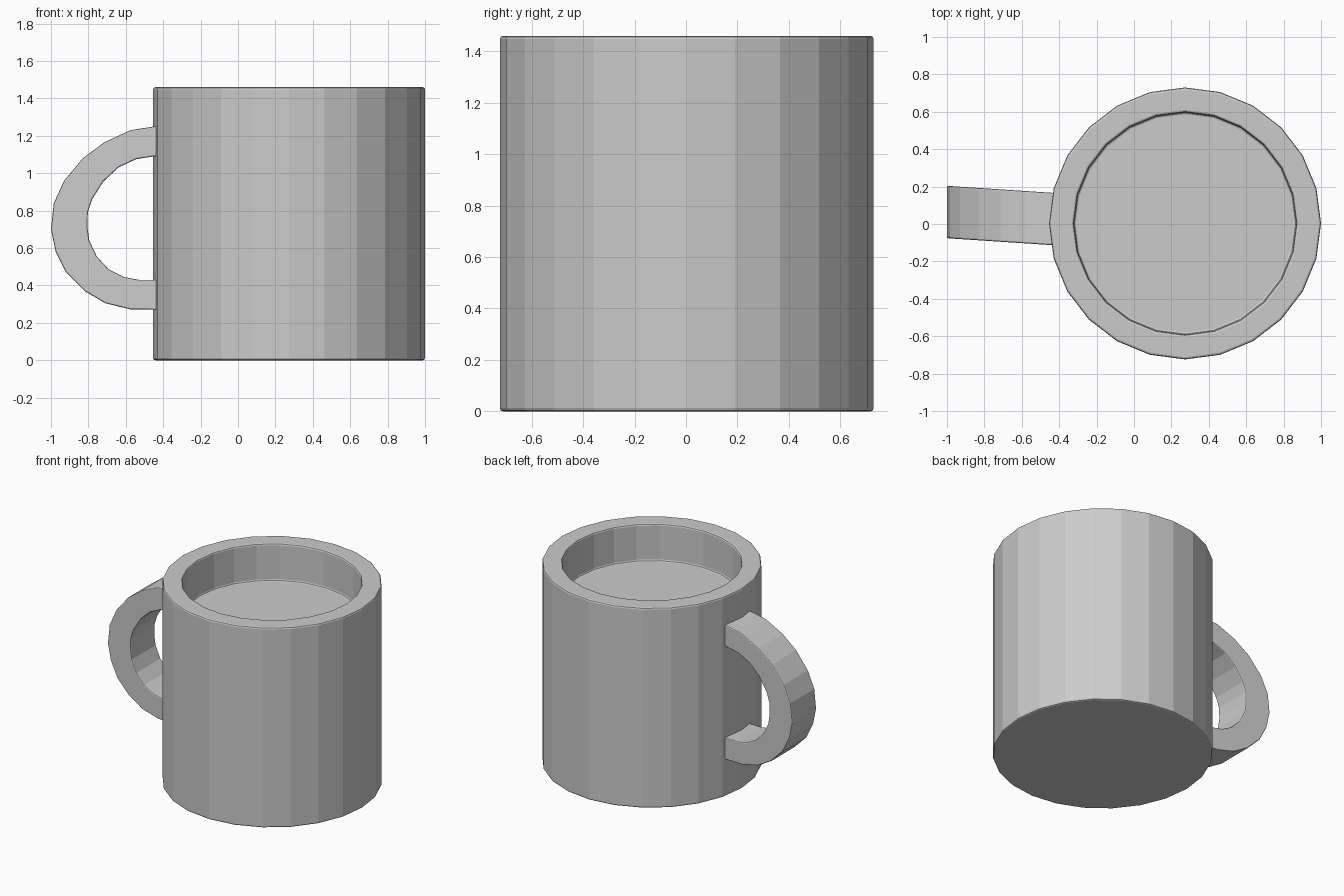
import bpy, bmesh, math

cube = bpy.data.objects.get("Cube")
if cube:
    bpy.data.objects.remove(cube, do_unlink=True)

GREY = (0.6, 0.6, 0.6, 1)
ceramic = bpy.data.materials.new("grey_ceramic")
ceramic.use_nodes = True
ceramic.diffuse_color = GREY
ceramic.node_tree.nodes["Principled BSDF"].inputs["Base Color"].default_value = GREY


def finish(name, bm, bevel):
    """Turn a bmesh into a flat-shaded object with narrow rounded edges."""
    bmesh.ops.recalc_face_normals(bm, faces=bm.faces)
    mesh = bpy.data.meshes.new(name)
    bm.to_mesh(mesh)
    bm.free()
    mesh.materials.append(ceramic)
    obj = bpy.data.objects.new(name, mesh)
    bpy.context.collection.objects.link(obj)
    mod = obj.modifiers.new("soft_edges", 'BEVEL')
    mod.width, mod.segments = bevel, 2
    mod.limit_method, mod.angle_limit = 'ANGLE', math.radians(40)
    return obj


# Cup body: a 24-sided lathe of outer wall, rim and inner wall
SIDES = 24
profile = [(0.727, 0), (0.727, 1.46), (0.595, 1.46), (0.595, 1.19)]
bm = bmesh.new()
rings = []
for radius, z in profile:
    angles = [math.tau * i / SIDES for i in range(SIDES)]
    rings.append([bm.verts.new((radius * math.cos(a), radius * math.sin(a), z))
                  for a in angles])
for low, high in zip(rings, rings[1:]):
    for i in range(SIDES):
        j = (i + 1) % SIDES
        bm.faces.new((low[i], low[j], high[j], high[i]))
bm.faces.new(rings[0])
bm.faces.new(rings[-1])
cup = finish("cup_body", bm, 0.012)
cup.location = (0.273, 0.003, 0)

# Handle: a D-shaped band, slightly turned about the vertical
outer = [(-0.40, 1.25), (-0.45, 1.25), (-0.575, 1.23), (-0.715, 1.165),
         (-0.83, 1.08), (-0.93, 0.96), (-0.985, 0.84), (-1.0, 0.70),
         (-0.975, 0.58), (-0.92, 0.47), (-0.82, 0.37), (-0.71, 0.305),
         (-0.575, 0.272), (-0.40, 0.27)]
inner = [(-0.40, 1.09), (-0.45, 1.09), (-0.545, 1.075), (-0.64, 1.03),
         (-0.72, 0.955), (-0.78, 0.86), (-0.803, 0.79), (-0.805, 0.71),
         (-0.795, 0.64), (-0.755, 0.555), (-0.69, 0.485), (-0.61, 0.445),
         (-0.53, 0.43), (-0.40, 0.43)]
HALF_WIDTH = 0.14


def handle_vert(bm, x, z, side):
    centre = -0.002 - 0.066 * x
    return bm.verts.new((x, centre + side * HALF_WIDTH, z))


bm = bmesh.new()
sections = [[handle_vert(bm, *o, -1), handle_vert(bm, *o, 1),
             handle_vert(bm, *i, 1), handle_vert(bm, *i, -1)]
            for o, i in zip(outer, inner)]
for a, b in zip(sections, sections[1:]):
    for k in range(4):
        n = (k + 1) % 4
        bm.faces.new((a[k], a[n], b[n], b[k]))
bm.faces.new(sections[0])
bm.faces.new(sections[-1])
finish("handle", bm, 0.008)
